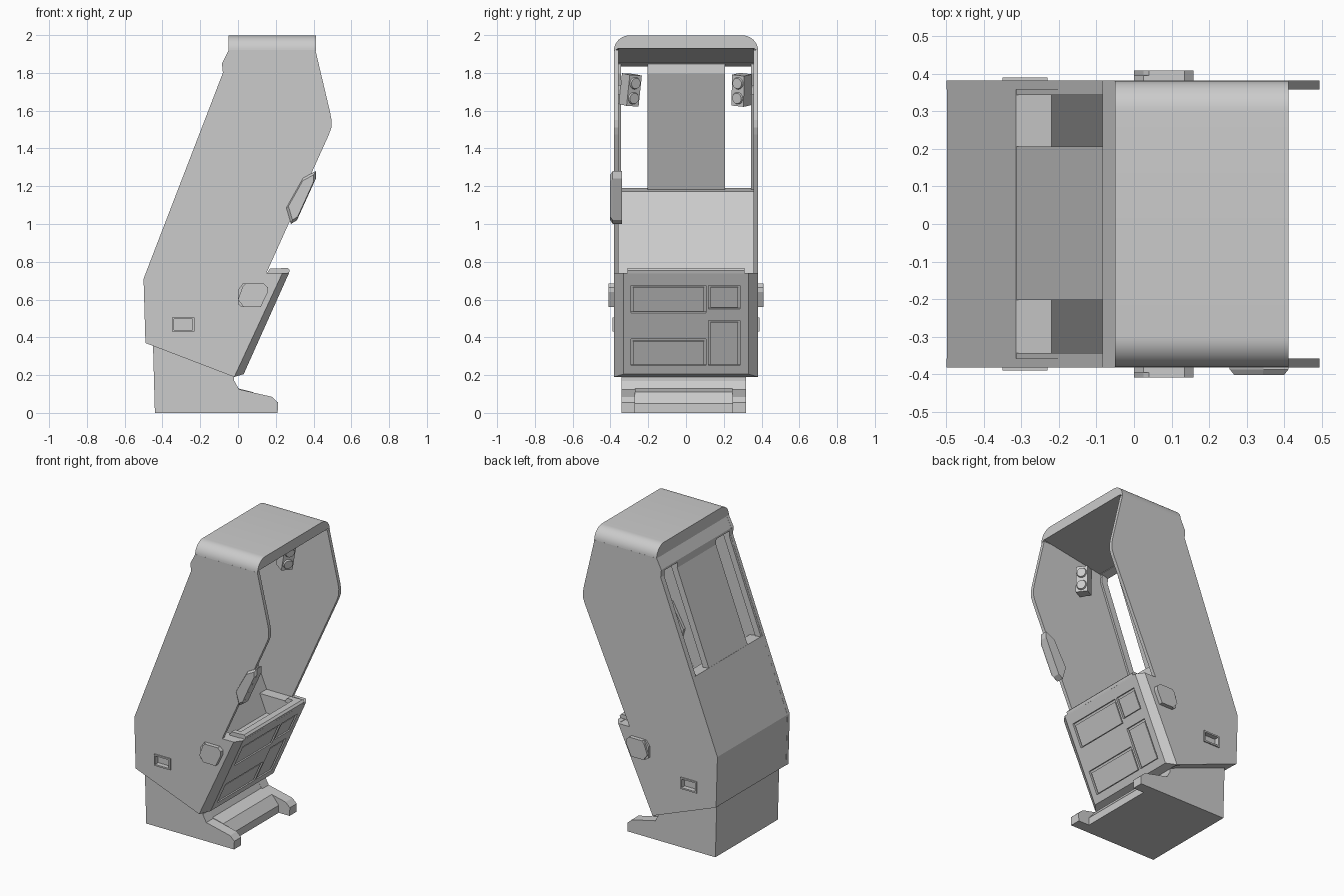
import bpy, bmesh, math
from mathutils import Matrix

if "Cube" in bpy.data.objects:
    bpy.data.objects.remove(bpy.data.objects["Cube"])

W = 0.382  # half width of the cabinet


def finish(name, bm):
    bmesh.ops.recalc_face_normals(bm, faces=bm.faces[:])
    me = bpy.data.meshes.new(name)
    bm.to_mesh(me)
    bm.free()
    ob = bpy.data.objects.new(name, me)
    bpy.context.collection.objects.link(ob)
    return ob


def loft(name, a, b):
    """Solid between two matching outlines of 3D points."""
    bm = bmesh.new()
    va = [bm.verts.new(p) for p in a]
    vb = [bm.verts.new(p) for p in b]
    n = len(va)
    bm.faces.new(va)
    bm.faces.new(vb[::-1])
    for i in range(n):
        j = (i + 1) % n
        bm.faces.new((va[i], va[j], vb[j], vb[i]))
    return finish(name, bm)


def prism(name, pts, y0, y1):
    return loft(name, [(x, y0, z) for x, z in pts], [(x, y1, z) for x, z in pts])


def box(name, loc, size, rot=(0, 0, 0)):
    bm = bmesh.new()
    bmesh.ops.create_cube(bm, size=1, matrix=Matrix.Diagonal((*size, 1)))
    ob = finish(name, bm)
    ob.location, ob.rotation_euler = loc, rot
    return ob


def cut(target, cutter):
    m = target.modifiers.new("cut", 'BOOLEAN')
    m.operation, m.object, m.solver = 'DIFFERENCE', cutter, 'EXACT'
    cutter.hide_render = True
    cutter.hide_viewport = True
    cutter.display_type = 'WIRE'


# side panels with recessed grips
side = [(-0.02, 0.19), (-0.49, 0.37), (-0.5, 0.71), (-0.08, 1.80), (-0.085, 1.85),
        (-0.05, 1.92), (0.41, 1.92), (0.488, 1.59), (0.495, 1.55), (0.494, 1.51),
        (0.482, 1.475), (0.15, 0.74), (0.235, 0.74)]
pad = [(0, 0.6), (0.03, 0.56), (0.12, 0.56), (0.158, 0.64), (0.158, 0.665),
       (0.135, 0.685), (0.04, 0.685), (0.025, 0.67)]
plate = [(0, 0.575), (0.02, 0.56), (0.07, 0.56), (0.07, 0.685), (0.025, 0.685), (0, 0.65)]
for s, tag in ((-1, "left"), (1, "right")):
    panel = prism(f"side_panel_{tag}", side, s * 0.358, s * W)
    cut(panel, box(f"grip_cutter_{tag}", (-0.29, s * 0.37, 0.468), (0.10, 0.08, 0.056)))
    for dz in (-0.033, 0.033):
        box(f"grip_rim_{tag}", (-0.29, s * 0.384, 0.468 + dz), (0.12, 0.012, 0.01))
    for dx in (-0.055, 0.055):
        box(f"grip_rim_{tag}", (-0.29 + dx, s * 0.384, 0.468), (0.01, 0.012, 0.056))
    prism(f"side_pad_{tag}", pad, s * 0.38, s * 0.409)
    prism(f"side_pad_plate_{tag}", plate, s * 0.38, s * 0.396)

# lower body with a well in front of the screen
front = [(-0.018, 0.192), (0.233, 0.738)]
back = [(-0.315, 1.19), (-0.499, 0.71), (-0.489, 0.371)]
prism("screen_body", [front[0], (0.18, 0.62), (0.01, 0.62), (-0.22, 1.172)] + back, -0.358, 0.358)
for s in (-1, 1):
    prism("panel_cheek", [(-0.1, 0.5), (0.12, 0.5), front[1], (-0.04, 0.738)], s * 0.285, s * 0.357)

# front door with chamfered edges and recessed panels
y0, y1 = 0.382, 0.332
door = loft("door",
            [(-0.02, -y0, 0.19), (0.235, -y0, 0.74), (0.235, y0, 0.74), (-0.02, y0, 0.19)],
            [(0.03, -y1, 0.205), (0.27, -y1, 0.74), (0.27, y1, 0.74), (0.03, y1, 0.205)])
tilt = math.atan2(0.24, 0.535)
for ya, yb, za, zb in ((-0.29, 0.105, 0.53, 0.675), (0.12, 0.285, 0.55, 0.675),
                       (-0.29, 0.105, 0.25, 0.39), (0.12, 0.285, 0.25, 0.49)):
    zc = (za + zb) / 2
    loc = (0.03 + (zc - 0.205) * 0.24 / 0.535, (ya + yb) / 2, zc)
    h = (zb - za) / math.cos(tilt)
    cut(door, box("door_cutter", loc, (0.028, yb - ya, h), (0, tilt, 0)))
    box("door_inset", loc, (0.012, yb - ya - 0.02, h - 0.02), (0, tilt, 0)).location.x -= 0.012

# control panel rim around the opening
prism("rim_front", [(0.215, 0.735), (0.215, 0.765), (0.262, 0.768), (0.274, 0.755), (0.268, 0.735)], -0.31, 0.31)
for s in (-1, 1):
    prism("rim_end", [(0.15, 0.735), (0.17, 0.765), (0.22, 0.765), (0.22, 0.735)], s * 0.275, s * 0.31)

# rear wall: wide centre board, thin edge strips, header
t = 0.045
rear = [(-0.317, 1.18), (-0.08, 1.797), (-0.083, 1.85), (-0.04, 1.87), (-0.08 + t, 1.797), (-0.317 + t, 1.18)]
prism("rear_board", rear, -0.203, 0.207)
for s in (-1, 1):
    prism("rear_strip", rear, s * 0.344, s * 0.36)
prism("rear_header", [(-0.083, 1.835), (-0.084, 1.85), (-0.049, 1.92), (-0.03, 1.92), (-0.03, 1.85)], -0.36, 0.36)

# canopy with rounded top corners and sloping ceiling
r = 0.082
arc = [(W - r + r * math.cos(a), 1.916 + r * math.sin(a))
       for a in (math.radians(i * 9) for i in range(11))]
arch = arc + [(-y, z) for y, z in reversed(arc)]


def section(x, zb):
    return [(x, y, z) for y, z in arch + [(-0.358, zb), (0.358, zb)]]


canopy = loft("canopy", section(-0.05, 1.85), section(0.412, 1.93))
bpy.context.view_layer.objects.active = canopy
canopy.select_set(True)
bpy.ops.object.shade_smooth_by_angle(angle=math.radians(30))
canopy.select_set(False)

# twin lamps hanging inside
for s, roll in ((-1, 0.05), (1, 0.1)):
    rot = (-roll, 0.12, -s * 0.55)
    lamp = box("lamp_box", (0.15, s * 0.295, 1.71), (0.08, 0.075, 0.165), rot)
    for dz in (-0.04, 0.04):
        bm = bmesh.new()
        bmesh.ops.create_cone(bm, cap_ends=True, segments=20, radius1=0.033, radius2=0.028, depth=0.012,
                              matrix=Matrix.Translation((0.044, 0, dz)) @ Matrix.Rotation(math.pi / 2, 4, 'Y'))
        lens = finish("lamp_lens", bm)
        lens.location, lens.rotation_euler = lamp.location, rot
    box("lamp_bracket", (0.12, s * 0.34, 1.71), (0.03, 0.05, 0.05))

# holder clipped on the left side edge
hold = [(0.28, 1.0), (0.312, 1.02), (0.412, 1.24), (0.412, 1.28), (0.345, 1.245), (0.255, 1.085)]
cx, cz = 0.335, 1.145
inner = [(cx + (x - cx) * 0.85, cz + (z - cz) * 0.85) for x, z in hold]
prism("side_holder", hold, -0.388, -0.338)
loft("side_holder_face", [(x, -0.387, z) for x, z in hold], [(x, -0.402, z) for x, z in inner])

# base with two forward feet
prism("base_core", [(-0.44, 0), (0.13, 0), (0.13, 0.05), (0.08, 0.11), (0, 0.13), (-0.02, 0.17),
                    (-0.02, 0.195), (-0.45, 0.362)], -0.27, 0.245)
foot = [(-0.44, 0), (0.21, 0), (0.212, 0.055), (0.18, 0.085), (0.005, 0.125), (-0.02, 0.17),
        (-0.02, 0.195), (-0.45, 0.362)]
prism("left_foot", foot, -0.342, -0.27)
prism("right_foot", foot, 0.245, 0.318)
